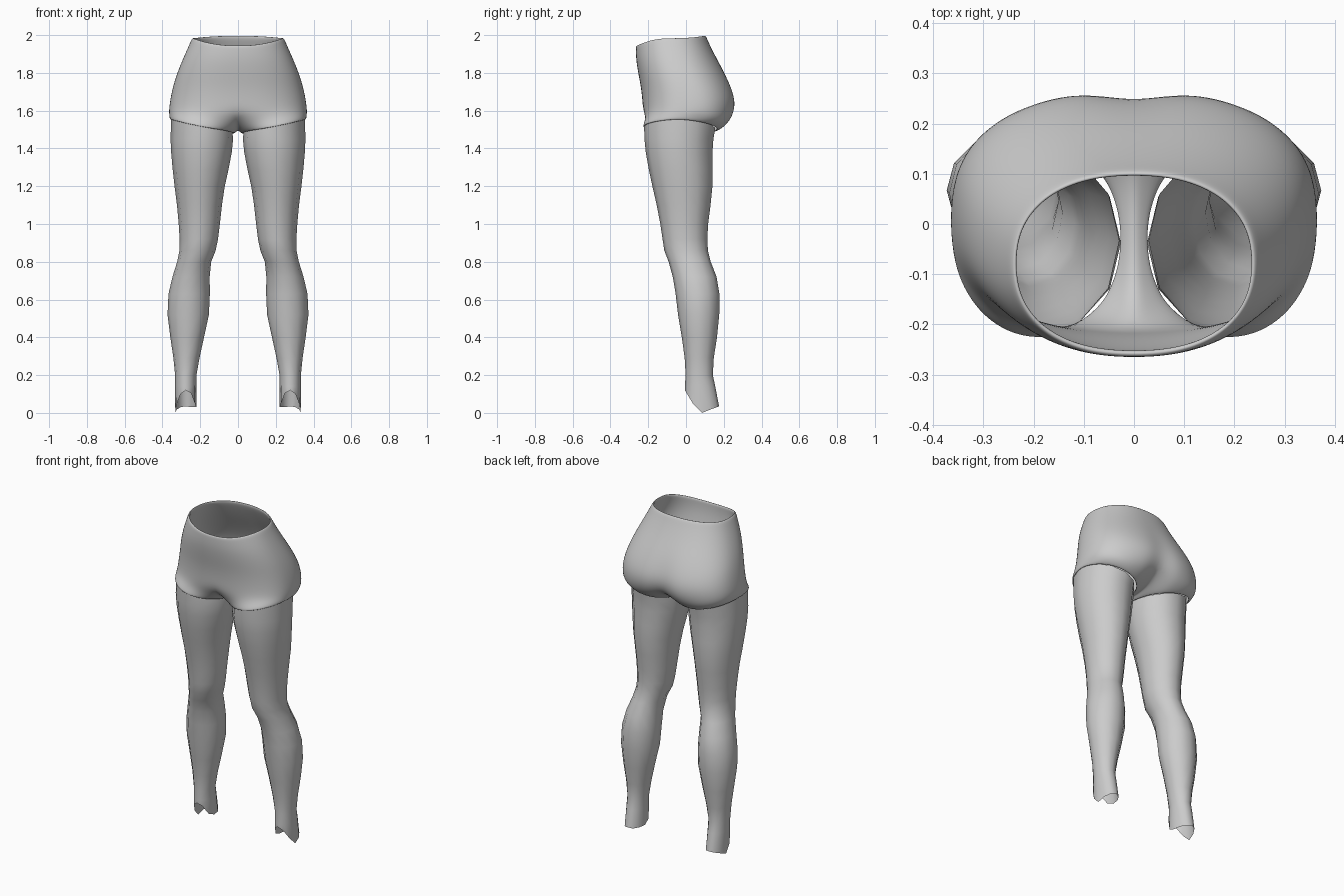
import bpy, bmesh
from math import sin, cos, pi, exp
from mathutils import Vector

if "Cube" in bpy.data.objects:
    bpy.data.objects.remove(bpy.data.objects["Cube"])


def skin(bm, upper, lower, closed):
    n = len(upper)
    for i in range(n if closed else n - 1):
        j = (i + 1) % n
        bm.faces.new((upper[i], lower[i], lower[j], upper[j]))


def finish(bm, name):
    me = bpy.data.meshes.new(name)
    bm.to_mesh(me)
    bm.free()
    me.polygons.foreach_set("use_smooth", [True] * len(me.polygons))
    ob = bpy.data.objects.new(name, me)
    bpy.context.collection.objects.link(ob)
    mir = ob.modifiers.new("mirror", "MIRROR")
    mir.merge_threshold = 0.002
    return ob


def hem_z(p):
    # leg opening: high outside, low inside, dipping at the back
    return 1.516 - 0.037 * cos(p) - 0.02 * max(0, -sin(p))


# --- shorts: half rings from waist to hip, then a leg opening ---
M, K = 18, 7
# z front, z side, z back, half width, y front, y back, roundness, cleft depth
rows = [(1.945, 1.987, 2.0, .243, -.265, .105, .88, 0),
        (1.925, 1.955, 1.965, .256, -.266, .118, .88, 0),
        (1.87, 1.88, 1.885, .290, -.265, .158, .88, 0),
        (1.80, 1.80, 1.80, .323, -.254, .208, .88, .004),
        (1.73, 1.73, 1.715, .345, -.240, .250, .86, .012),
        (1.66, 1.66, 1.645, .360, -.232, .270, .84, .020),
        (1.595, 1.60, 1.575, .367, -.228, .260, .80, .035)]
bm = bmesh.new()
rings = []
for zf, zs, zb, w, yf, yb, e, cl in rows:
    ring = []
    for i in range(M + 1):
        a = pi * i / M
        s, c = max(0, sin(a)), cos(a)
        x = w * s ** e if 0 < i < M else 0
        y = (yf + yb) / 2 - (yb - yf) / 2 * abs(c) ** e * (1 if c > 0 else -1)
        if c < 0:
            y -= cl * exp(-(x / .06) ** 2)
        z = zs + ((zf if c > 0 else zb) - zs) * c * c
        ring.append(bm.verts.new((x, y, z)))
    rings.append(ring)
for up, lo in zip(rings, rings[1:]):
    skin(bm, up, lo, False)
# crotch line, back to front
crotch = []
for k in range(1, K + 1):
    t = k / (K + 1)
    y = .215 + (-.215 - .215) * t
    crotch.append(bm.verts.new((0, y, 1.495 + .075 * abs(2 * t - 1) ** 2.5)))
loop = rings[-1] + crotch
ang = [.7 + (2 * pi - 1.4) * i / M for i in range(M + 1)]
ang += [2 * pi - .7 + 1.4 * k / (K + 1) for k in range(1, K + 1)]
hem = [bm.verts.new((.192 - .171 * cos(p), -.032 - .2 * sin(p), hem_z(p))) for p in ang]
mid = []
for a, b in zip(loop, hem):
    v = a.co.lerp(b.co, .5)
    if a.co.y > .1 and a.co.x > .02:
        v += Vector((0, .015, -.008))
    mid.append(bm.verts.new(v))
skin(bm, loop, mid, True)
skin(bm, mid, hem, True)
shorts = finish(bm, "shorts")
sol = shorts.modifiers.new("thickness", "SOLIDIFY")
sol.thickness = 0.013
sol.offset = -1
sub = shorts.modifiers.new("smooth", "SUBSURF")
sub.levels = sub.render_levels = 2

# --- stockings: open tubes with a ragged ankle edge ---
# z, inner x, outer x, front y, back y
leg = [(1.45, .026, .357, -.220, .145), (1.38, .033, .354, -.213, .140),
       (1.29, .050, .346, -.197, .141), (1.20, .070, .336, -.178, .140),
       (1.10, .085, .323, -.155, .130), (1.00, .096, .314, -.136, .117),
       (.92, .106, .309, -.124, .113), (.86, .118, .310, -.115, .116),
       (.80, .142, .322, -.092, .131), (.72, .150, .347, -.070, .162),
       (.63, .149, .368, -.055, .177), (.52, .154, .373, -.042, .176),
       (.40, .180, .358, -.022, .164), (.29, .204, .342, -.007, .147),
       (.20, .220, .333, -.002, .142), (.14, .221, .333, -.006, .155)]
ankle = [.03, .05, .105, .12, .10, .045, 0, .018, .03, .035, .03, .03]
N = 12


def section(p, xi, xo, yf, yb):
    return ((xi + xo) / 2 - (xo - xi) / 2 * cos(p), (yf + yb) / 2 - (yb - yf) / 2 * sin(p))


bm = bmesh.new()
P = [2 * pi * i / N for i in range(N)]
tubes = [[bm.verts.new((*section(p, .03, .354, -.222, .155), hem_z(p) + .012)) for p in P]]
for z, *dims in leg:
    tubes.append([bm.verts.new((*section(p, *dims), z)) for p in P])
tubes.append([bm.verts.new((*section(p, .221, .332, -.006, .175), z)) for p, z in zip(P, ankle)])
for up, lo in zip(tubes, tubes[1:]):
    skin(bm, up, lo, True)
finish(bm, "stockings")
